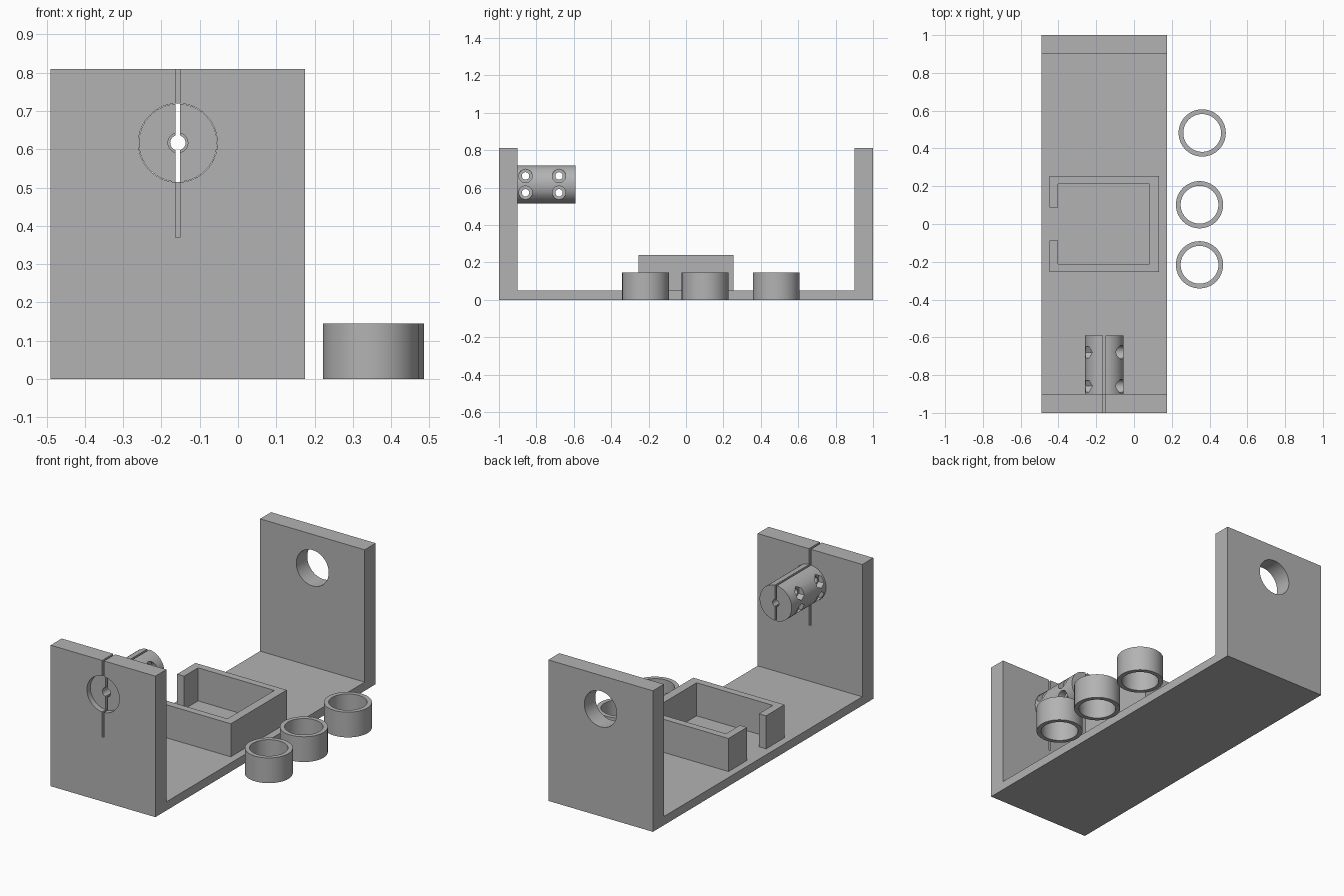
import bpy
import bmesh
from math import pi, radians
from mathutils import Vector, Matrix

if "Cube" in bpy.data.objects:
    bpy.data.objects.remove(bpy.data.objects["Cube"], do_unlink=True)

grey = bpy.data.materials.new("plain grey")
grey.use_nodes = True
colour = (0.45, 0.45, 0.45, 1)
grey.diffuse_color = colour
grey.node_tree.nodes["Principled BSDF"].inputs["Base Color"].default_value = colour


def finish(name, bm):
    bmesh.ops.recalc_face_normals(bm, faces=bm.faces)
    mesh = bpy.data.meshes.new(name)
    bm.to_mesh(mesh)
    bm.free()
    mesh.materials.append(grey)
    obj = bpy.data.objects.new(name, mesh)
    bpy.context.collection.objects.link(obj)
    return obj


def prism(name, points, direction):
    """Extrude a closed outline along a direction."""
    bm = bmesh.new()
    face = bm.faces.new([bm.verts.new(p) for p in points])
    new = bmesh.ops.extrude_face_region(bm, geom=[face])["geom"]
    verts = [v for v in new if isinstance(v, bmesh.types.BMVert)]
    bmesh.ops.translate(bm, verts=verts, vec=direction)
    return finish(name, bm)


def rod(name, start, end, radius, sides=64):
    """Solid cylinder between two points."""
    start, end = Vector(start), Vector(end)
    axis = end - start
    bm = bmesh.new()
    matrix = Matrix.Translation((start + end) / 2) @ axis.to_track_quat("Z", "Y").to_matrix().to_4x4()
    bmesh.ops.create_cone(bm, cap_ends=True, segments=sides, radius1=radius,
                          radius2=radius, depth=axis.length, matrix=matrix)
    return finish(name, bm)


def block(name, low, high):
    x, y, z = low
    points = [(x, y, z), (high[0], y, z), (high[0], high[1], z), (x, high[1], z)]
    return prism(name, points, (0, 0, high[2] - z))


def cut(obj, cutter):
    cutter.hide_render = True
    mod = obj.modifiers.new("cut", "BOOLEAN")
    mod.operation = "DIFFERENCE"
    mod.solver = "EXACT"
    mod.object = cutter
    activate(obj)
    bpy.ops.object.modifier_apply(modifier=mod.name)
    bpy.data.objects.remove(cutter, do_unlink=True)


def activate(obj):
    bpy.ops.object.select_all(action="DESELECT")
    obj.select_set(True)
    bpy.context.view_layer.objects.active = obj


def smooth(obj):
    activate(obj)
    bpy.ops.object.shade_smooth_by_angle(angle=radians(30))


# U-shaped bracket: floor with two end walls
left, right, top, floor, inner = -0.49, 0.175, 0.81, 0.05, 0.9
profile = [(-1, 0), (1, 0), (1, top), (inner, top), (inner, floor),
           (-inner, floor), (-inner, top), (-1, top)]
bracket = prism("bracket", [(left, y, z) for y, z in profile], (right - left, 0, 0))

# Round holes through both walls and the slit in the front wall
cx, cz, radius = -0.157, 0.617, 0.102


def slit():
    return block("slit_cutter", (cx - 0.006, -1.1, 0.37), (cx + 0.006, -0.5, 1))


for y in (-0.95, 0.95):
    cut(bracket, rod("hole_cutter", (cx, y - 0.1, cz), (cx, y + 0.1, cz), radius + 0.001))
cut(bracket, slit())
smooth(bracket)

# Open tray wall standing on the floor
xo, xi, xw, xr = -0.448, -0.403, 0.082, 0.132
yo, yi, gap = 0.254, 0.213, 0.087
half = [(xo, gap), (xo, yo), (xr, yo)]
half_in = [(xw, yi), (xi, yi), (xi, gap)]
outline = (half + [(x, -y) for x, y in reversed(half)]
           + [(x, -y) for x, y in reversed(half_in)] + half_in)
prism("tray_wall", [(x, y, floor) for x, y in outline], (0, 0, 0.19))

# Split shaft coupling held in the front wall
coupling = rod("shaft_coupling", (cx, -0.97, cz), (cx, -0.59, cz), radius)
cut(coupling, rod("bore_front", (cx, -1.1, cz), (cx, -0.78, cz), 0.026, 32))
cut(coupling, rod("bore_back", (cx, -0.79, cz), (cx, -0.5, cz), 0.02, 32))

# Cross screw holes, with round head pockets and six-sided nut pockets
for y in (-0.858, -0.679):
    for z in (cz - 0.045, cz + 0.045):
        cut(coupling, rod("screw_cutter", (cx - 0.2, y, z), (cx + 0.2, y, z), 0.02, 24))
        cut(coupling, rod("head_cutter", (cx + 0.06, y, z), (cx + 0.2, y, z), 0.036, 32))
        cut(coupling, rod("nut_cutter", (cx - 0.063, y, z), (cx - 0.2, y, z), 0.035, 6))
cut(coupling, slit())
smooth(coupling)

# Three loose rings beside the bracket
for i, (x, y) in enumerate([(0.347, -0.216), (0.347, 0.102), (0.361, 0.482)]):
    ring = rod(f"ring_{i + 1}", (x, y, 0), (x, y, 0.145), 0.125)
    cut(ring, rod("ring_cutter", (x, y, -0.1), (x, y, 0.3), 0.1))
    smooth(ring)
